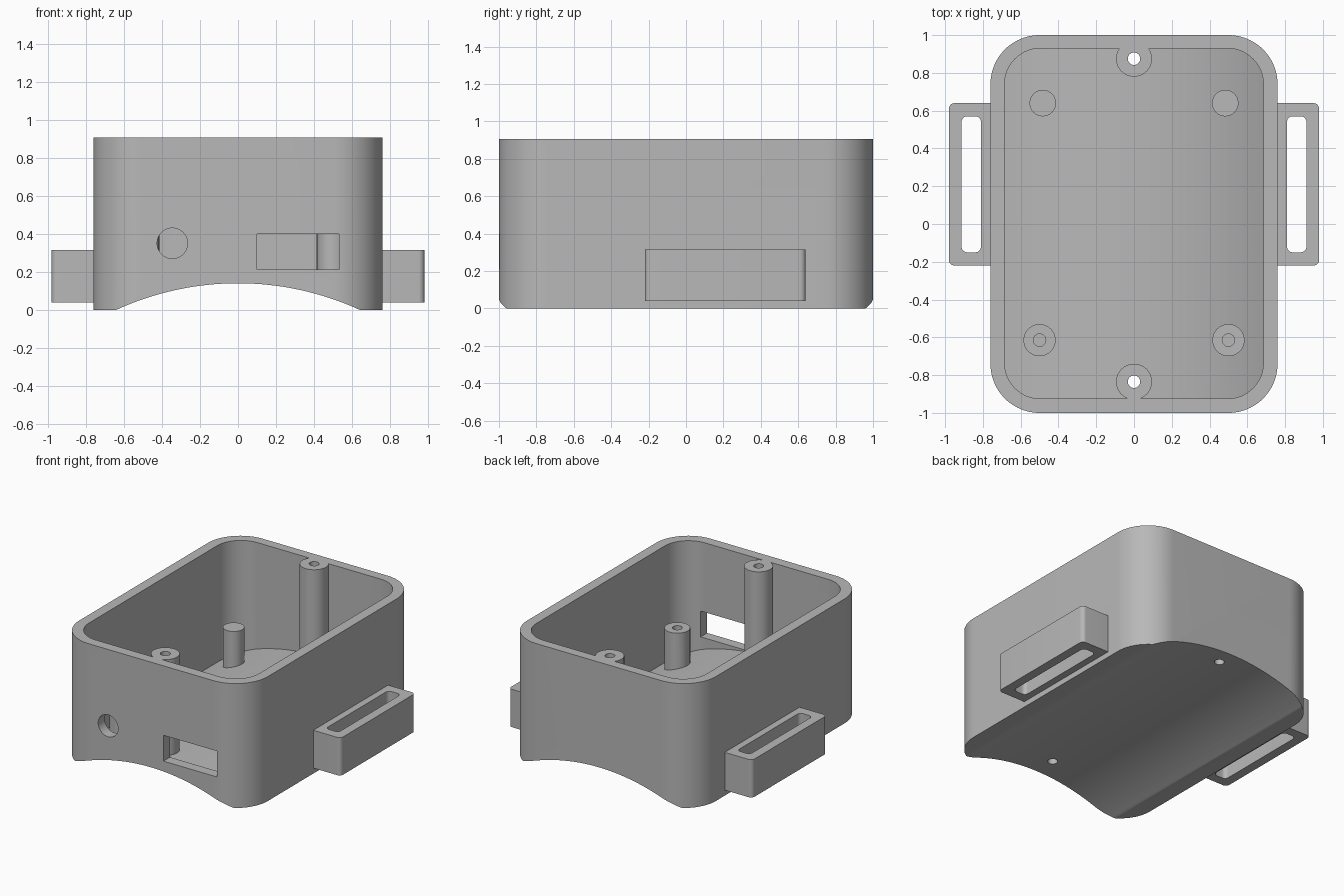
import bpy
import bmesh
import math
from mathutils import Matrix, Vector

if "Cube" in bpy.data.objects:
    bpy.data.objects.remove(bpy.data.objects["Cube"], do_unlink=True)

grey = bpy.data.materials.new("plain grey")
grey.use_nodes = True
grey.diffuse_color = (0.48, 0.48, 0.48, 1)
grey.node_tree.nodes["Principled BSDF"].inputs["Base Color"].default_value = (0.48, 0.48, 0.48, 1)

TOP = 0.905
POST_TOP = 0.405
ARCH_RADIUS, ARCH_Z, FLOOR = 1.533, -1.393, 0.07


def finish(name, bm):
    bmesh.ops.recalc_face_normals(bm, faces=bm.faces)
    mesh = bpy.data.meshes.new(name)
    bm.to_mesh(mesh)
    bm.free()
    mesh.materials.append(grey)
    obj = bpy.data.objects.new(name, mesh)
    bpy.context.collection.objects.link(obj)
    return obj


def rounded_block(name, x0, x1, y0, y1, z0, z1, radius, steps=16):
    """Upright prism with rounded vertical edges."""
    bm = bmesh.new()
    corners = [(x1 - radius, y1 - radius), (x0 + radius, y1 - radius),
               (x0 + radius, y0 + radius), (x1 - radius, y0 + radius)]
    ring = []
    for i, (cx, cy) in enumerate(corners):
        for s in range(steps + 1):
            a = math.pi / 2 * (i + s / steps)
            ring.append(bm.verts.new((cx + radius * math.cos(a), cy + radius * math.sin(a), z0)))
    face = bm.faces.new(ring)
    out = bmesh.ops.extrude_face_region(bm, geom=[face])
    top = [v for v in out["geom"] if isinstance(v, bmesh.types.BMVert)]
    bmesh.ops.translate(bm, verts=top, vec=(0, 0, z1 - z0))
    return finish(name, bm)


def rod(name, start, end, radius, sides=48):
    """Cylinder between two points."""
    a, b = Vector(start), Vector(end)
    turn = (b - a).to_track_quat("Z", "Y").to_matrix().to_4x4()
    bm = bmesh.new()
    bmesh.ops.create_cone(bm, cap_ends=True, segments=sides, radius1=radius, radius2=radius,
                          depth=(b - a).length, matrix=Matrix.Translation((a + b) / 2) @ turn)
    return finish(name, bm)


def box(name, x0, x1, y0, y1, z0, z1):
    bm = bmesh.new()
    bmesh.ops.create_cube(bm, size=1)
    bmesh.ops.scale(bm, verts=bm.verts, vec=(x1 - x0, y1 - y0, z1 - z0))
    bmesh.ops.translate(bm, verts=bm.verts, vec=((x0 + x1) / 2, (y0 + y1) / 2, (z0 + z1) / 2))
    return finish(name, bm)


def combine(target, tool, operation):
    """Apply a boolean and discard the tool."""
    mod = target.modifiers.new(operation.lower(), "BOOLEAN")
    mod.object, mod.operation, mod.solver = tool, operation, "EXACT"
    bpy.context.view_layer.objects.active = target
    bpy.ops.object.modifier_apply(modifier=mod.name)
    bpy.data.objects.remove(tool, do_unlink=True)


def smooth(obj):
    bpy.ops.object.select_all(action="DESELECT")
    obj.select_set(True)
    bpy.context.view_layer.objects.active = obj
    bpy.ops.object.shade_smooth_by_angle(angle=math.radians(30))


def arch(name, radius):
    return rod(name, (0, -1.2, ARCH_Z), (0, 1.2, ARCH_Z), radius, 240)


# Open case with a cavity whose floor follows the arched underside
case = rounded_block("case", -0.76, 0.76, -1, 1, 0, TOP, 0.26, 24)
cavity = rounded_block("cavity", -0.685, 0.685, -0.925, 0.93, -0.1, 1.1, 0.19, 24)
combine(cavity, arch("floor_curve", ARCH_RADIUS + FLOOR), "DIFFERENCE")
combine(case, cavity, "DIFFERENCE")

# Lid screw columns and circuit board posts
column_ys = (-0.835, 0.875)
for y in column_ys:
    combine(case, rod("screw_column", (0, y, 0.02), (0, y, TOP), 0.095), "UNION")
for side in (-1, 1):
    combine(case, rod("front_post", (side * 0.5, -0.615, 0.02), (side * 0.5, -0.615, POST_TOP), 0.085), "UNION")
    combine(case, rod("rear_post", (side * 0.483, 0.64, 0.02), (side * 0.483, 0.64, POST_TOP), 0.07), "UNION")

# Slotted strap loops on both sides
for side in (-1, 1):
    x0, x1 = sorted((side * 0.72, side * 0.98))
    loop = rounded_block("strap_loop", x0, x1, -0.22, 0.64, 0.04, 0.315, 0.03, 8)
    x0, x1 = sorted((side * 0.81, side * 0.913))
    combine(loop, rounded_block("strap_slot", x0, x1, -0.15, 0.57, -0.1, 0.5, 0.03, 8), "DIFFERENCE")
    combine(case, loop, "UNION")

# Arched underside
combine(case, arch("underside_curve", ARCH_RADIUS), "DIFFERENCE")

# Screw holes
for y in column_ys:
    combine(case, rod("screw_hole", (0, y, -0.1), (0, y, 1.1), 0.033, 32), "DIFFERENCE")
for side in (-1, 1):
    combine(case, rod("post_hole", (side * 0.5, -0.615, 0.2), (side * 0.5, -0.615, 0.5), 0.033, 32), "DIFFERENCE")

# Front wall openings
combine(case, rod("cable_hole", (-0.345, -1.1, 0.35), (-0.345, -0.8, 0.35), 0.08), "DIFFERENCE")
combine(case, box("port_opening", 0.1, 0.53, -1.1, -0.85, 0.212, 0.4), "DIFFERENCE")

smooth(case)
